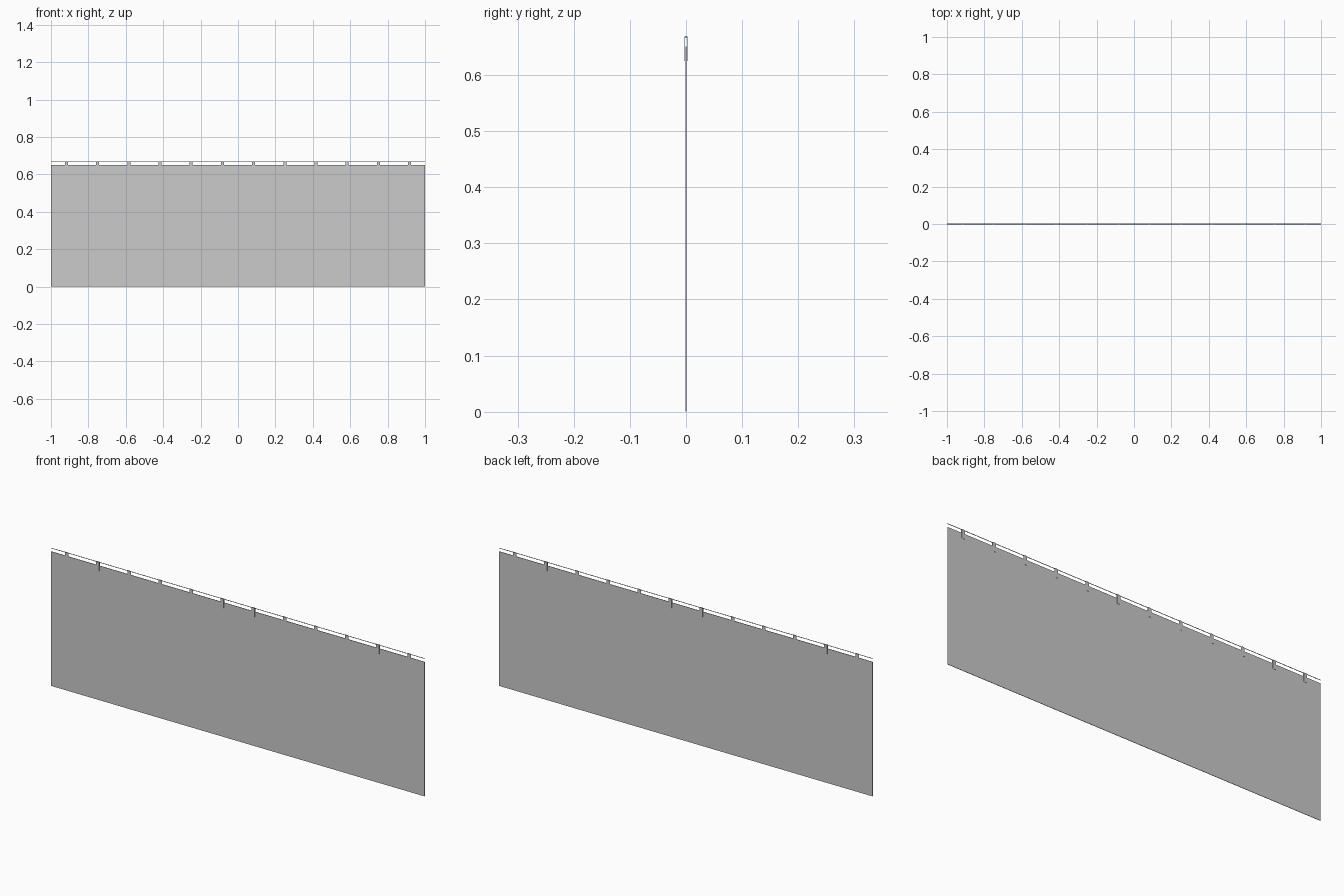
import bpy, bmesh, math
from mathutils import Matrix

if "Cube" in bpy.data.objects:
    bpy.data.objects.remove(bpy.data.objects["Cube"])


def add_object(name, bm):
    bmesh.ops.recalc_face_normals(bm, faces=bm.faces)
    mesh = bpy.data.meshes.new(name)
    bm.to_mesh(mesh)
    bm.free()
    obj = bpy.data.objects.new(name, mesh)
    bpy.context.collection.objects.link(obj)
    return obj


def extrude_x(name, profile, x, width):
    """Extrude a closed (y, z) profile along x, centred on x."""
    bm = bmesh.new()
    face = bm.faces.new([bm.verts.new((x - width / 2, y, z)) for y, z in profile])
    out = bmesh.ops.extrude_face_region(bm, geom=[face])
    verts = [v for v in out["geom"] if isinstance(v, bmesh.types.BMVert)]
    bmesh.ops.translate(bm, verts=verts, vec=(width, 0, 0))
    return add_object(name, bm)


# Thin hanging sheet
T = 0.001
extrude_x("sheet", [(-T, 0), (T, 0), (T, 0.651), (-T, 0.651)], 0, 2.0)

# Slim hanging rod along the top
bm = bmesh.new()
bmesh.ops.create_cone(bm, cap_ends=True, segments=12, radius1=0.0014,
                      radius2=0.0014, depth=2.0,
                      matrix=Matrix.Translation((0, 0, 0.6671)) @ Matrix.Rotation(math.pi / 2, 4, 'Y'))
add_object("rod", bm)

# Straps folded over the rod, with a leg down each side of the sheet
OUT, INN, LOW, TOP = 0.0024, 0.0014, 0.625, 0.6695
half = [(OUT, LOW), (OUT, TOP - 0.001), (OUT - 0.001, TOP)]
inner = [(INN, TOP - 0.001), (INN, LOW)]
strap = (half + [(-y, z) for y, z in reversed(half)]
         + [(-y, z) for y, z in reversed(inner)] + inner)
for i in range(12):
    extrude_x(f"strap_{i + 1}", strap, -11 / 12 + i / 6, 0.016)
